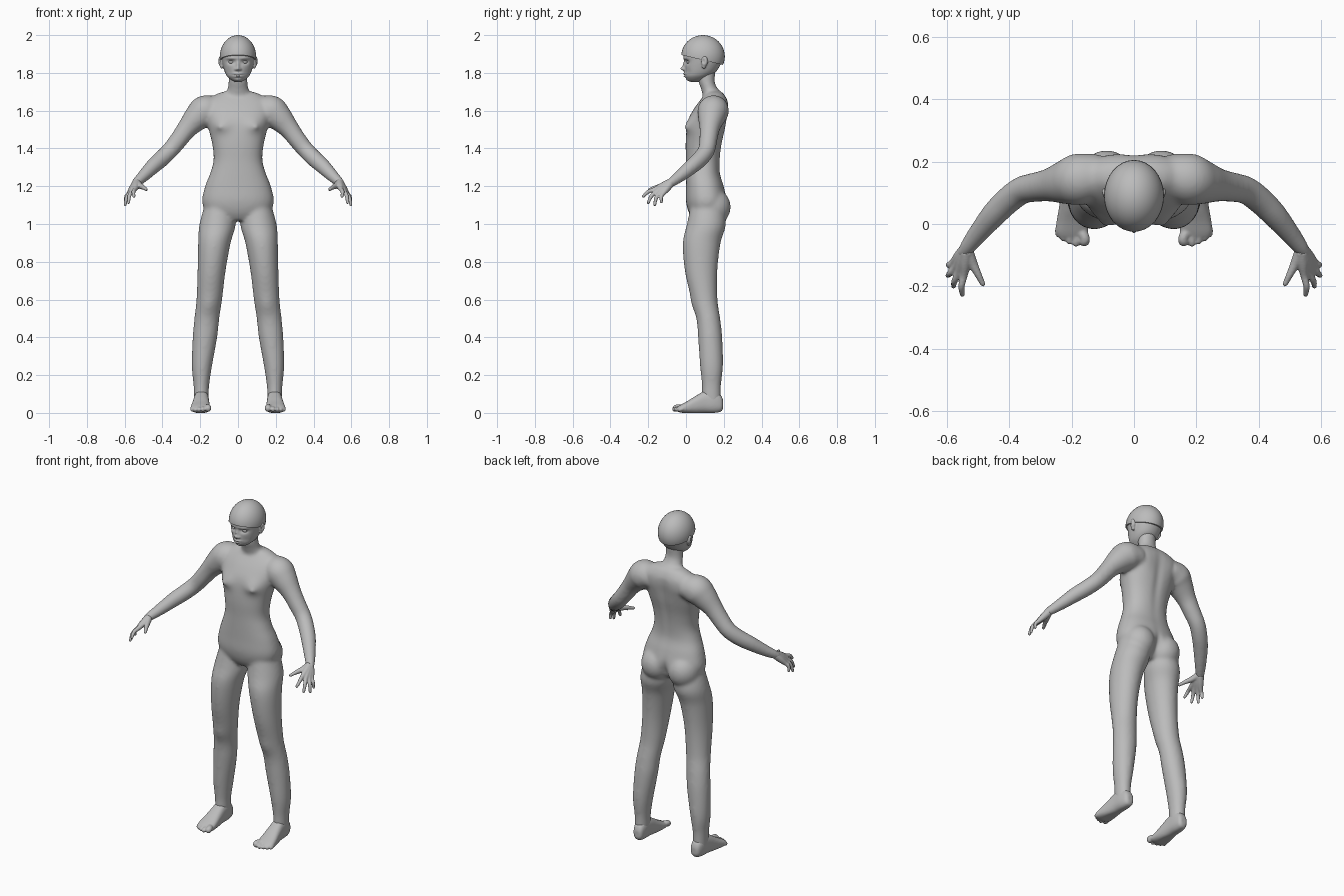
import bpy, bmesh, math
from mathutils import Vector, Matrix

skin = bpy.data.materials.new("plain_grey")
skin.diffuse_color = (0.5, 0.5, 0.5, 1)


def spline(rows, k=5):
    """Catmull-Rom interpolation of number rows."""
    rows = [Vector(r) for r in rows]
    out = []
    for i in range(len(rows) - 1):
        a, b, c, d = rows[max(i - 1, 0)], rows[i], rows[i + 1], rows[min(i + 2, len(rows) - 1)]
        for j in range(k):
            t = j / k
            out.append(0.5 * (2 * b + (c - a) * t + (2 * a - 5 * b + 4 * c - d) * t * t
                              + (3 * b - a - 3 * c + d) * t ** 3))
    return out + [rows[-1]]


def skin_rings(bm, rings):
    """Closed surface through a list of point rings."""
    vs = [[bm.verts.new(p) for p in ring] for ring in rings]
    n = len(vs[0])
    for a, b in zip(vs, vs[1:]):
        for i in range(n):
            bm.faces.new((a[i], a[(i + 1) % n], b[(i + 1) % n], b[i]))
    bm.faces.new(vs[0][::-1])
    bm.faces.new(vs[-1])


def loft(bm, rows, axis="Z", power=2.0, n=40, side=1):
    """Rows are (position on axis, centre a, centre b, radius a, radius b)."""
    rings = []
    for t, a, b, ra, rb in spline(rows):
        ring = []
        for i in range(n):
            c, s = math.cos(math.tau * i / n), math.sin(math.tau * i / n)
            u = a + ra * math.copysign(abs(c) ** (2 / power), c)
            v = b + rb * math.copysign(abs(s) ** (2 / power), s)
            ring.append((side * u, v, t) if axis == "Z" else (side * u, t, max(v, 0)))
        rings.append(ring)
    skin_rings(bm, rings)


def tube(bm, rows, side=1, n=20, k=5):
    """Rows are (x, y, z, radius); the ends are rounded."""
    pts = spline(rows, k)
    rings = []
    for i, p in enumerate(pts):
        d = (pts[min(i + 1, len(pts) - 1)] - pts[max(i - 1, 0)]).xyz.normalized()
        u = d.orthogonal().normalized()
        if abs(d.z) < 0.95:
            u = d.cross(Vector((0, 0, 1))).normalized()
        v = d.cross(u)
        steps = [(0, 1)]
        if i == len(pts) - 1:
            steps = [(0, 1), (.5, .87), (.8, .6), (.95, .3)]
        for off, sc in steps:
            ring = []
            for j in range(n):
                a = math.tau * j / n
                q = p.xyz + d * p.w * off + (u * math.cos(a) + v * math.sin(a)) * p.w * sc
                ring.append((side * q.x, q.y, q.z))
            rings.append(ring)
    skin_rings(bm, rings)


def ball(bm, c, r):
    m = Matrix.Translation(c) @ Matrix.Diagonal((*r, 1))
    bmesh.ops.create_uvsphere(bm, u_segments=32, v_segments=20, radius=1, matrix=m)


def finish(name, bm, voxel=None, smooth=0):
    """Make an object, fuse its overlapping volumes and smooth the joins."""
    bmesh.ops.recalc_face_normals(bm, faces=bm.faces)
    me = bpy.data.meshes.new(name)
    bm.to_mesh(me)
    bm.free()
    ob = bpy.data.objects.new(name, me)
    bpy.context.collection.objects.link(ob)
    bpy.context.view_layer.objects.active = ob
    if voxel:
        m = ob.modifiers.new("fuse", "REMESH")
        m.mode, m.voxel_size = "VOXEL", voxel
        bpy.ops.object.modifier_apply(modifier=m.name)
        m = ob.modifiers.new("soften", "SMOOTH")
        m.factor, m.iterations = 0.5, smooth
        bpy.ops.object.modifier_apply(modifier=m.name)
    me = ob.data
    me.materials.clear()
    me.materials.append(skin)
    for p in me.polygons:
        p.use_smooth = True
    return ob


def sculpt(ob, dabs):
    """Soft pushes: (centre, radii, offset), mirrored across x."""
    for c, r, off in dabs:
        for s in ((1, -1) if c[0] else (1,)):
            for v in ob.data.vertices:
                d = sum(((v.co[i] - c[i] * (s if i == 0 else 1)) / r[i]) ** 2 for i in range(3))
                if d < 6:
                    v.co += Vector((off[0] * s, off[1], off[2])) * math.exp(-d)


# Body: torso, neck, legs and arms fused together
bm = bmesh.new()
loft(bm, [(1.02, 0, .10, .10, .06), (1.06, 0, .105, .165, .09), (1.12, 0, .108, .19, .108),
          (1.20, 0, .10, .174, .10), (1.27, 0, .09, .147, .09), (1.34, 0, .09, .129, .09),
          (1.42, 0, .094, .136, .096), (1.50, 0, .105, .155, .102), (1.56, 0, .115, .17, .10),
          (1.61, 0, .132, .18, .09), (1.65, 0, .146, .17, .075), (1.685, 0, .152, .12, .052),
          (1.70, 0, .15, .08, .038)], power=2.3)
loft(bm, [(1.64, 0, .15, .09, .05), (1.69, 0, .138, .066, .052), (1.72, 0, .122, .054, .044),
          (1.75, 0, .11, .051, .043), (1.79, 0, .108, .05, .046), (1.85, 0, .11, .05, .05)])
for s in (1, -1):
    loft(bm, [(1.12, .095, .11, .075, .08), (1.0, .108, .108, .096, .103), (.9, .125, .083, .086, .1),
              (.75, .14, .08, .074, .086), (.6, .152, .098, .068, .069), (.5, .165, .118, .066, .063),
              (.4, .175, .128, .065, .064), (.25, .191, .135, .054, .061), (.15, .194, .135, .042, .051),
              (.09, .194, .135, .039, .05), (.04, .194, .14, .036, .044)], side=s)
    ball(bm, (s * .088, .137, 1.09), (.092, .1, .1))
    tube(bm, [(.10, .16, 1.61, .06), (.17, .145, 1.60, .083), (.215, .135, 1.565, .073),
              (.27, .125, 1.505, .054), (.315, .118, 1.445, .048), (.36, .108, 1.39, .045),
              (.405, .075, 1.345, .044), (.45, .03, 1.305, .041), (.50, -.03, 1.255, .033),
              (.535, -.075, 1.222, .026), (.55, -.095, 1.208, .02)], side=s, n=32)
body = finish("body", bm, .0085, 14)
sculpt(body, [((.095, 0, 1.525), (.05, .06, .04), (0, -.022, -.006)),
              ((.10, -.02, 1.512), (.014, .03, .013), (0, -.012, 0)),
              ((0, .22, 1.45), (.025, .05, .18), (0, -.008, 0)),
              ((0, .22, 1.08), (.02, .06, .06), (0, -.015, 0)),
              ((.09, .23, 1.58), (.05, .05, .07), (0, .008, 0)),
              ((.152, .03, .57), (.04, .04, .05), (0, -.006, 0))])

# Hands: palm strands and fingers, knuckle then tip for each
fingers = [((.546, -.165, 1.183), (.551, -.226, 1.146)), ((.562, -.156, 1.172), (.579, -.200, 1.113)),
           ((.573, -.141, 1.163), (.597, -.165, 1.103)), ((.579, -.122, 1.160), (.596, -.130, 1.117))]
for s, name in ((1, "left_hand"), (-1, "right_hand")):
    bm = bmesh.new()
    for k, t in fingers:
        k, t = Vector(k), Vector(t)
        w = Vector((.535, -.078, 1.221)).lerp(k, .1)
        mid = k.lerp(t, .5) + Vector((.005, -.005, .006))
        tube(bm, [(*w, .022), (*w.lerp(k, .5), .019), (*k, .0125), (*mid, .0105), (*t, .008)], side=s, n=14)
    tube(bm, [(.535, -.085, 1.217, .02), (.518, -.125, 1.202, .016), (.50, -.162, 1.193, .0115),
              (.485, -.192, 1.183, .0085)], side=s, n=14)
    finish(name, bm, .004, 3)

# Feet: sole body along y, then five toes (x, tip y, radius)
for s, name in ((1, "left_foot"), (-1, "right_foot")):
    bm = bmesh.new()
    loft(bm, [(.197, .19, .045, .016, .02), (.185, .191, .05, .029, .043), (.15, .193, .06, .037, .06),
              (.10, .194, .058, .04, .058), (.05, .196, .043, .045, .046), (.01, .198, .031, .05, .033),
              (-.025, .199, .023, .052, .022), (-.043, .197, .02, .045, .014)],
         axis="Y", power=2.5, side=s)
    for x, y, r in ((.159, -.072, .018), (.186, -.073, .0125), (.207, -.066, .012),
                    (.226, -.056, .0115), (.242, -.043, .011)):
        tube(bm, [(x * .5 + .099, y + .065, .025, r), (x, y + .03, r + .012, r * .9),
                  (x, y + r, r + .006, r)], side=s, n=14)
    finish(name, bm, .0045, 4)

# Head: face and skull
bm = bmesh.new()
loft(bm, [(1.752, 0, .045, .016, .02), (1.762, 0, .052, .036, .042), (1.782, 0, .062, .058, .066),
          (1.805, 0, .075, .07, .083), (1.835, 0, .085, .079, .093), (1.865, 0, .091, .085, .1),
          (1.90, 0, .092, .088, .107), (1.94, 0, .092, .078, .097), (1.975, 0, .092, .05, .065),
          (1.985, 0, .092, .03, .04)], power=2.15)
# Ears
for s in (1, -1):
    ball(bm, (s * .09, .098, 1.862), (.016, .018, .028))
    ball(bm, (s * .086, .095, 1.838), (.01, .012, .016))
head = finish("head", bm, .0038, 5)
sculpt(head, [((.036, 0, 1.858), (.02, .04, .012), (0, .012, 0)),
              ((.036, 0, 1.876), (.028, .03, .007), (0, -.005, 0)),
              ((0, -.005, 1.84), (.009, .04, .022), (0, -.009, 0)),
              ((0, -.01, 1.822), (.011, .04, .01), (0, -.017, 0)),
              ((.012, -.005, 1.819), (.007, .03, .006), (0, -.008, 0)),
              ((0, 0, 1.795), (.022, .04, .006), (0, -.009, 0)),
              ((0, 0, 1.781), (.018, .04, .005), (0, -.009, 0)),
              ((0, 0, 1.788), (.024, .04, .0025), (0, .004, 0)),
              ((0, .01, 1.763), (.02, .03, .009), (0, -.007, 0)),
              ((.045, .015, 1.805), (.02, .04, .02), (0, .004, 0)),
              ((.103, .092, 1.862), (.012, .009, .014), (-.009, 0, 0))])

# Eyes with lids
bm = bmesh.new()
for s in (1, -1):
    ball(bm, (s * .035, .017, 1.857), (.015, .014, .009))
finish("eyes", bm)

# Hair cap: dome cut by a plane sloping down to the nape
bm = bmesh.new()
ball(bm, (0, .09, 1.887), (.096, .1155, .113))
cut = bmesh.ops.bisect_plane(bm, geom=bm.verts[:] + bm.edges[:] + bm.faces[:],
                             plane_co=(0, -.02, 1.894), plane_no=(0, .24, 1), clear_inner=True)
rim = [e for e in cut["geom_cut"] if isinstance(e, bmesh.types.BMEdge)]
bmesh.ops.holes_fill(bm, edges=rim, sides=0)
cap = finish("hair_cap", bm)
bpy.ops.object.select_all(action="DESELECT")
cap.select_set(True)
bpy.ops.object.shade_smooth_by_angle(angle=math.radians(45))
